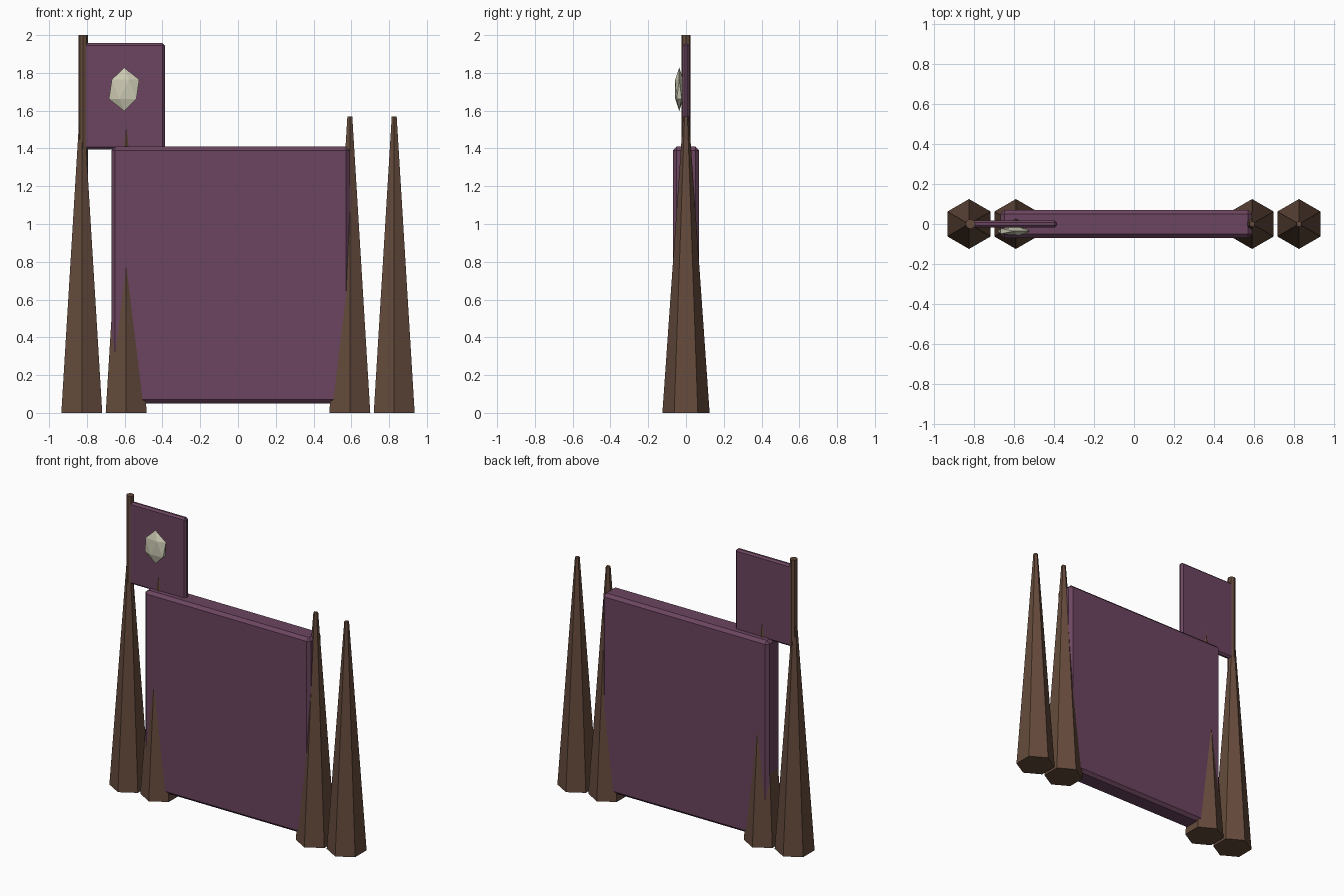
import bpy

if "Cube" in bpy.data.objects:
    bpy.data.objects.remove(bpy.data.objects["Cube"])


def material(name, rgb):
    m = bpy.data.materials.new(name)
    m.diffuse_color = (*rgb, 1)
    m.use_nodes = True
    m.node_tree.nodes["Principled BSDF"].inputs["Base Color"].default_value = m.diffuse_color
    return m


wood = material("wood", (0.13, 0.07, 0.045))
cloth = material("purple", (0.15, 0.06, 0.115))
bone = material("bone", (0.62, 0.6, 0.46))


def finish(name, mat):
    o = bpy.context.object
    o.name = name
    o.data.materials.append(mat)
    return o


def slab(name, x0, x1, z0, z1, half_depth, bevel):
    bpy.ops.mesh.primitive_cube_add(size=1, location=((x0 + x1) / 2, 0, (z0 + z1) / 2))
    o = finish(name, cloth)
    o.scale = (x1 - x0, half_depth * 2, z1 - z0)
    bpy.ops.object.transform_apply(location=False, rotation=False, scale=True)
    b = o.modifiers.new("chamfer", "BEVEL")
    b.width = bevel
    b.segments = 1


# Two pairs of tapered hexagonal stakes
for side, sign in (("left", -1), ("right", 1)):
    for part, x in (("inner", 0.592), ("outer", 0.827)):
        bpy.ops.mesh.primitive_cone_add(vertices=6, radius1=0.125, radius2=0.015,
                                        depth=1.57, location=(sign * x, 0, 0.785))
        finish(f"{side}_{part}_stake", wood)

# Large panel between the stakes
slab("panel", -0.67, 0.592, 0.05, 1.41, 0.07, 0.02)

# Flag pole rising out of the left stake
bpy.ops.mesh.primitive_cylinder_add(vertices=8, radius=0.025, depth=1.2,
                                    location=(-0.82, 0, 1.4))
finish("flag_pole", wood)

# Flag
slab("flag", -0.82, -0.387, 1.395, 1.957, 0.0185, 0.012)

# Faceted emblem on the front of the flag
bpy.ops.mesh.primitive_ico_sphere_add(subdivisions=1, radius=1, location=(-0.603, -0.036, 1.713))
finish("emblem", bone).scale = (0.09, 0.025, 0.115)
